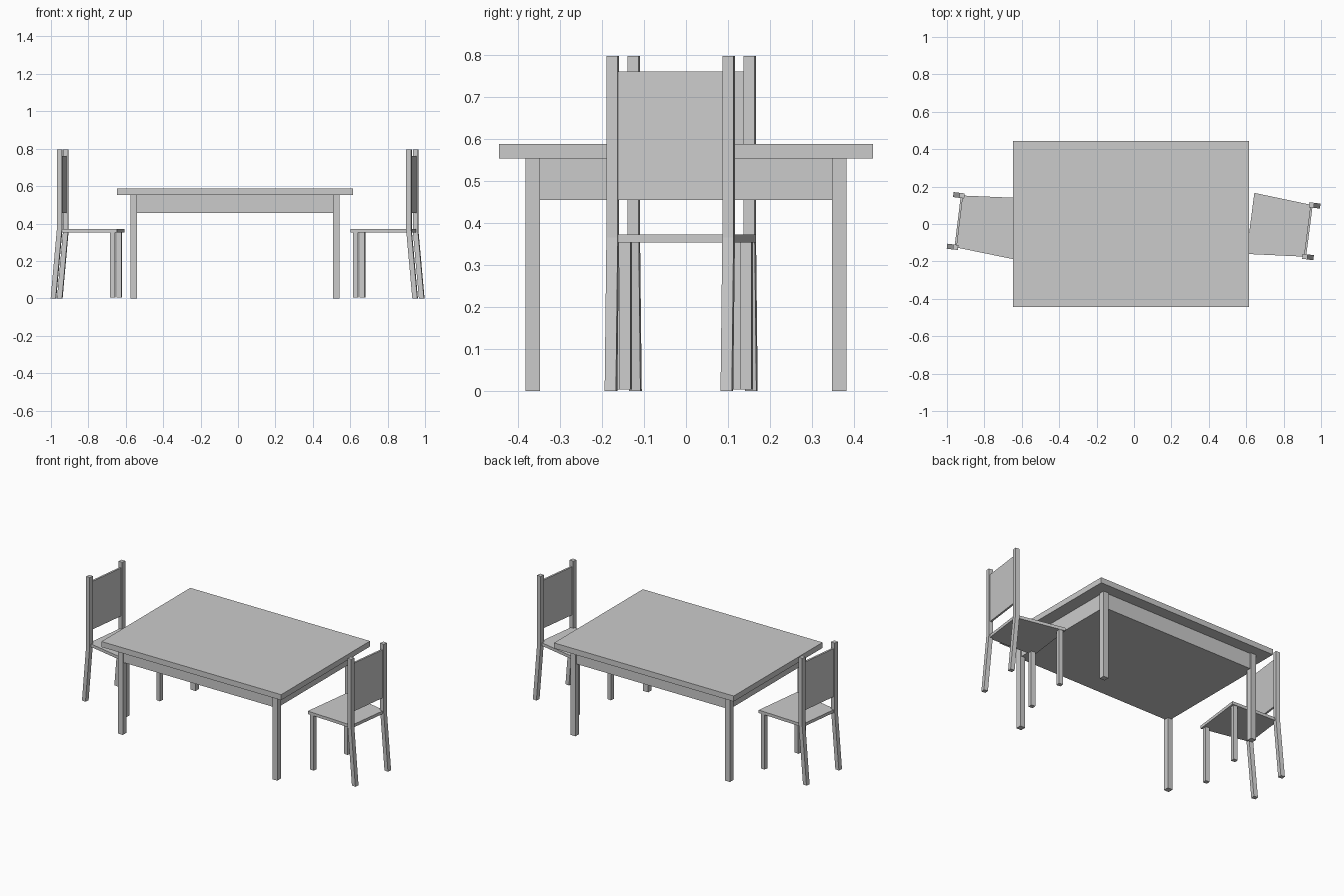
import bpy, bmesh
from math import radians
from mathutils import Matrix, Vector

if "Cube" in bpy.data.objects:
    bpy.data.objects.remove(bpy.data.objects["Cube"])


def extrude(name, points, direction, matrix=Matrix()):
    """Closed solid from a flat profile pushed along a direction."""
    bm = bmesh.new()
    face = bm.faces.new([bm.verts.new(p) for p in points])
    out = bmesh.ops.extrude_face_region(bm, geom=[face])
    moved = [g for g in out["geom"] if isinstance(g, bmesh.types.BMVert)]
    bmesh.ops.translate(bm, verts=moved, vec=Vector(direction))
    bmesh.ops.recalc_face_normals(bm, faces=bm.faces)
    mesh = bpy.data.meshes.new(name)
    bm.to_mesh(mesh)
    bm.free()
    obj = bpy.data.objects.new(name, mesh)
    obj.matrix_world = matrix
    bpy.context.collection.objects.link(obj)
    return obj


def box(name, x0, x1, y0, y1, z0, z1, matrix=Matrix()):
    base = [(x0, y0, z0), (x1, y0, z0), (x1, y1, z0), (x0, y1, z0)]
    return extrude(name, base, (0, 0, z1 - z0), matrix)


# Table: top, solid apron and four corner legs
CX = -0.016
box("table_top", CX - 0.63, CX + 0.63, -0.445, 0.445, 0.553, 0.588)
box("table_apron", CX - 0.55, CX + 0.55, -0.373, 0.373, 0.455, 0.553)
for sx in (-1, 1):
    for sy in (-1, 1):
        x, y = CX + sx * 0.5415, sy * 0.3645
        box("table_leg", x - 0.0175, x + 0.0175, y - 0.0175, y + 0.0175, 0, 0.553)


def chair(x, y, angle):
    """Chair whose back is towards local +x."""
    m = Matrix.Translation((x, y, 0)) @ Matrix.Rotation(radians(angle), 4, "Z")
    # Tapered seat, wider at the front
    extrude("chair_seat", [(-0.167, -0.1645, 0.353), (0.15, -0.139, 0.353),
                           (0.15, 0.139, 0.353), (-0.167, 0.1645, 0.353)],
            (0, 0, 0.019), m)
    # Back panel between the posts
    box("chair_back_panel", 0.139, 0.151, -0.13, 0.13, 0.455, 0.76, m)
    h = 0.0135
    for s in (-1, 1):
        # Straight front leg
        v = s * 0.145
        box("chair_front_leg", -0.142 - h, -0.142 + h, v - h, v + h, 0.004, 0.354, m)
        # Back post, upright above the seat and raked below it
        v = s * 0.139 - h
        u, rake, bend = 0.145, 0.033, 0.365
        extrude("chair_back_post",
                [(u - h + rake, v, 0), (u + h + rake, v, 0), (u + h, v, bend),
                 (u + h, v, 0.797), (u - h, v, 0.797), (u - h, v, bend)],
                (0, 2 * h, 0), m)


chair(0.788, -0.018, -7.3)
chair(-0.793, -0.004, 173)
